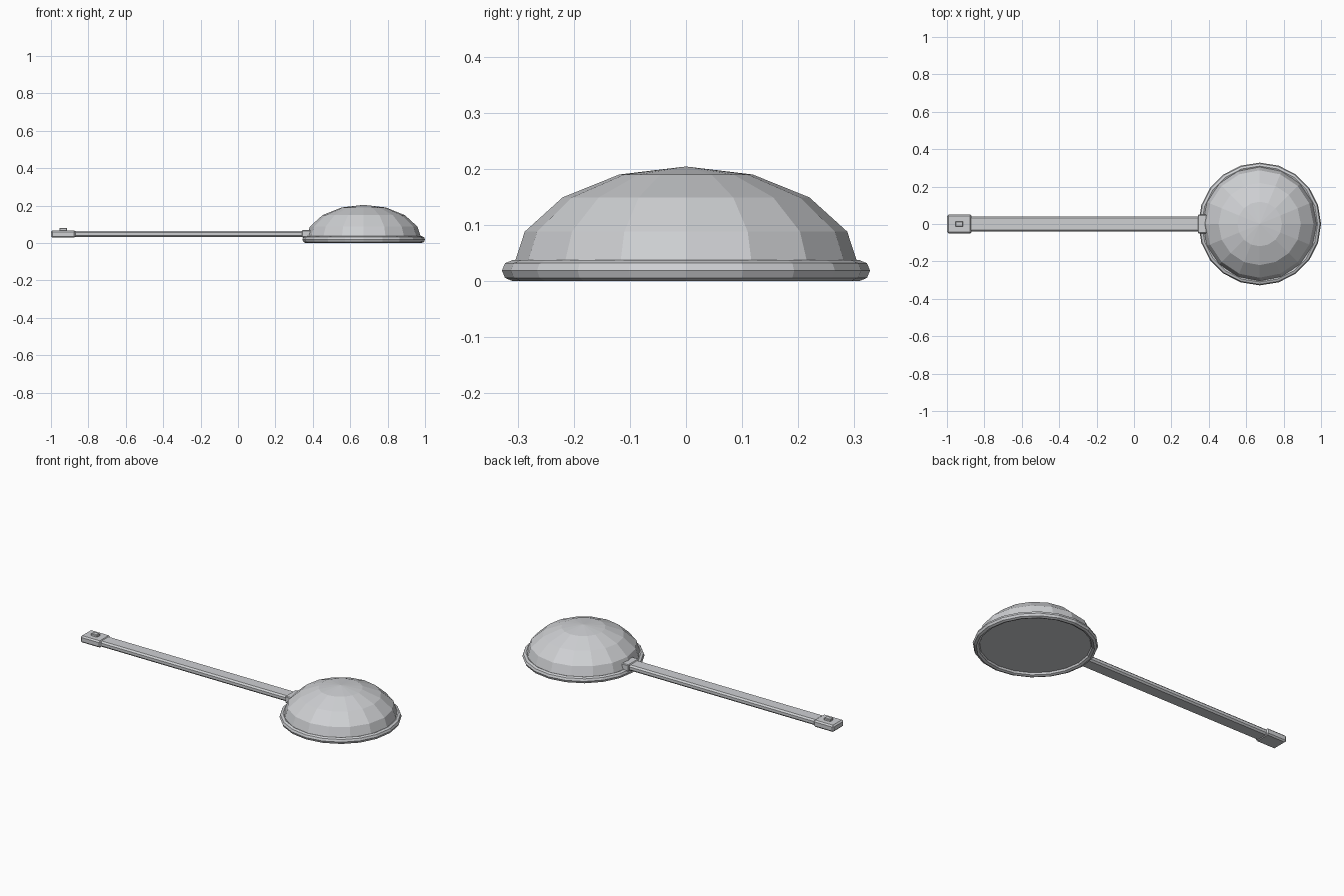
import bpy, bmesh, math

if "Cube" in bpy.data.objects:
    bpy.data.objects.remove(bpy.data.objects["Cube"])

metal = bpy.data.materials.new("pale_grey_metal")
metal.diffuse_color = (0.62, 0.63, 0.65, 1)
metal.use_nodes = True
metal.node_tree.nodes["Principled BSDF"].inputs["Base Color"].default_value = metal.diffuse_color

CX = 0.672  # centre of the round head


def make(name, bm):
    bmesh.ops.recalc_face_normals(bm, faces=bm.faces)
    me = bpy.data.meshes.new(name)
    bm.to_mesh(me)
    bm.free()
    me.materials.append(metal)
    ob = bpy.data.objects.new(name, me)
    bpy.context.collection.objects.link(ob)
    return ob


def bar(name, x0, x1, half_y, z0, z1, bevel=0.0):
    """Box along x with chamfered edges."""
    bm = bmesh.new()
    bmesh.ops.create_cube(bm, size=1)
    for v in bm.verts:
        v.co = ((x0 + x1) / 2 + v.co.x * (x1 - x0),
                v.co.y * 2 * half_y,
                (z0 + z1) / 2 + v.co.z * (z1 - z0))
    ob = make(name, bm)
    if bevel:
        m = ob.modifiers.new("chamfer", "BEVEL")
        m.width = bevel
        m.segments = 1
    return ob


def lathe(name, profile, sides, closed):
    """Spin an (r, z) profile round the head centre."""
    bm = bmesh.new()
    rings = []
    for r, z in profile:
        if r < 1e-5:
            rings.append([bm.verts.new((CX, 0, z))] * sides)
        else:
            rings.append([bm.verts.new((CX + r * math.cos(math.tau * i / sides),
                                        r * math.sin(math.tau * i / sides), z))
                          for i in range(sides)])
    pairs = list(zip(rings, rings[1:]))
    if closed:
        pairs.append((rings[-1], rings[0]))
    for a, b in pairs:
        for i in range(sides):
            j = (i + 1) % sides
            quad = list(dict.fromkeys((a[i], a[j], b[j], b[i])))
            bm.faces.new(quad)
    if not closed:
        bm.faces.new(rings[0])  # flat underside
    return make(name, bm)


# Faceted dome with a flat base
step = math.pi / 8
lathe("dome", [(0.311 * math.cos(k * step) if k < 4 else 0,
                0.016 + 0.188 * math.sin(k * step)) for k in range(5)], 16, False)

# Rolled rim around the dome
lathe("rim", [(0.3095 + 0.0185 * math.cos(k * math.tau / 8),
               0.0185 + 0.0185 * math.sin(k * math.tau / 8)) for k in range(8)], 20, True)

# Handle, its end grip, the collar at the head, and the button
bar("handle", -0.88, 0.37, 0.041, 0.031, 0.065, 0.009)
bar("end_grip", -1.0, -0.868, 0.05, 0.028, 0.068, 0.008)
bar("collar", 0.342, 0.388, 0.05, 0.03, 0.069, 0.004)
bar("button", -0.955, -0.913, 0.014, 0.06, 0.081, 0.003)
